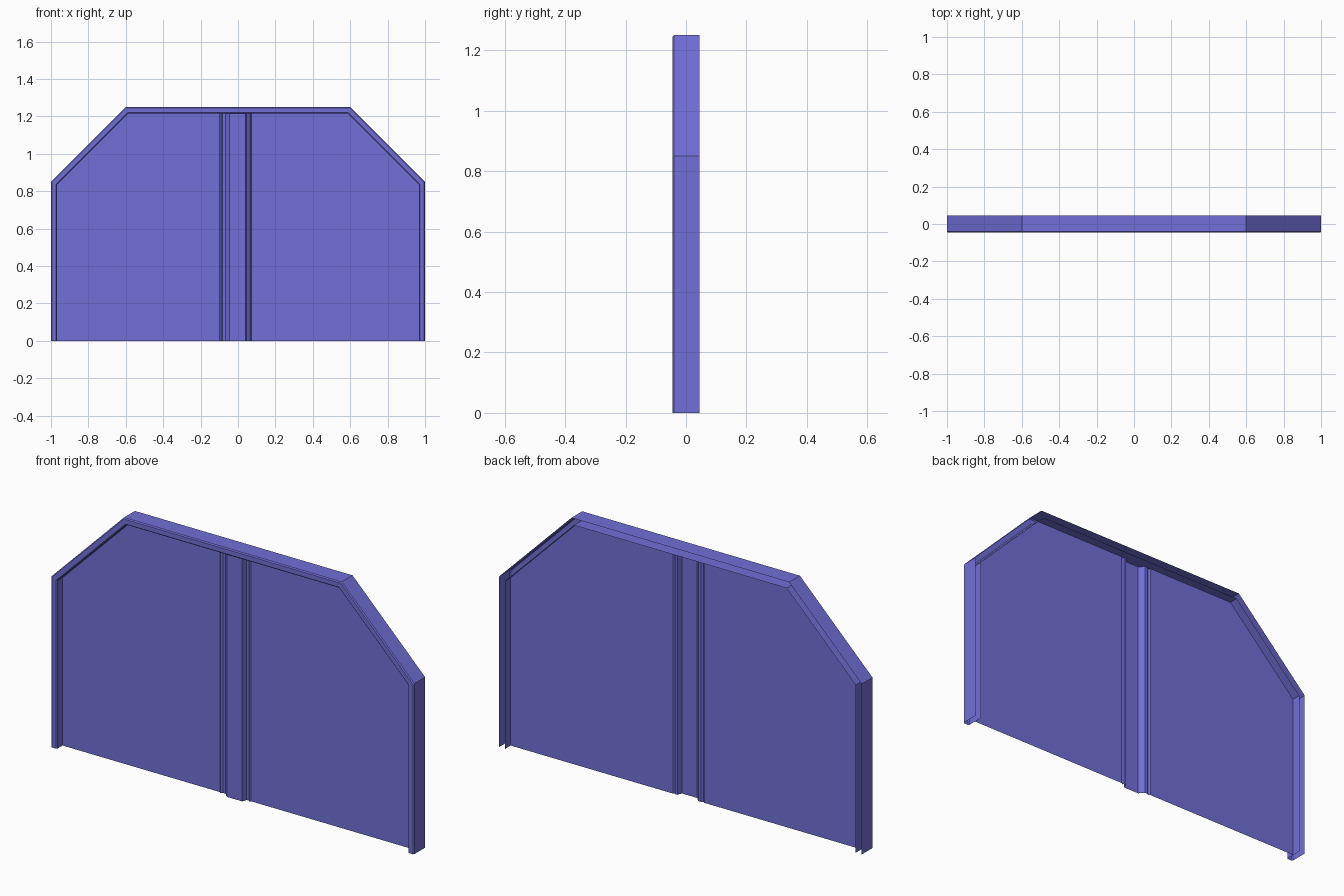
import bpy, math

if "Cube" in bpy.data.objects:
    bpy.data.objects.remove(bpy.data.objects["Cube"])

# one flat colour for everything
blue = bpy.data.materials.new("periwinkle blue")
blue.diffuse_color = (0.165, 0.16, 0.68, 1)
blue.use_nodes = True
blue.node_tree.nodes["Principled BSDF"].inputs["Base Color"].default_value = blue.diffuse_color


def arch(inset):
    """Clipped-corner doorway outline, offset inwards."""
    k = inset * math.tan(math.radians(22.5))
    half = [(1 - inset, 0), (1 - inset, 0.85 - k), (0.6 - k, 1.25 - inset)]
    return half + [(-x, z) for x, z in reversed(half)]


def sheet(name, rows):
    """Skin a grid of points into an open sheet."""
    n = len(rows[0])
    verts = [p for row in rows for p in row]
    faces = [(r * n + i, r * n + i + 1, (r + 1) * n + i + 1, (r + 1) * n + i)
             for r in range(len(rows) - 1) for i in range(n - 1)]
    mesh = bpy.data.meshes.new(name)
    mesh.from_pydata(verts, [], faces)
    mesh.materials.append(blue)
    obj = bpy.data.objects.new(name, mesh)
    bpy.context.collection.objects.link(obj)
    return obj


# hollow door frame, open at the back, with chamfered front edges
W = 0.033
section = [(W, 0.045), (W, -0.04), (W - 0.005, -0.045),
           (0.005, -0.045), (0, -0.04), (0, 0.045)]
sheet("door_frame", [[(x, y, z) for x, z in arch(d)] for d, y in section])

# folded door leaf: flat panels, small side beads and a raised centre rib
inner = arch(W)
edge, shoulder, top = inner[0][0], inner[1][1], inner[2][1]
bend = inner[2][0]


def height(x):
    t = max(0, (abs(x) - bend) / (edge - bend))
    return top + (shoulder - top) * t


plan = [(-edge, 0), (-bend, 0), (-0.1, 0), (-0.092, -0.008), (-0.083, 0),
        (-0.068, 0), (-0.045, -0.024), (0.04, -0.024), (0.048, 0),
        (0.06, 0), (0.066, -0.008), (0.073, 0), (bend, 0), (edge, 0)]
sheet("door_panels", [[(x, y, 0) for x, y in plan],
                      [(x, y, height(x)) for x, y in plan]])
